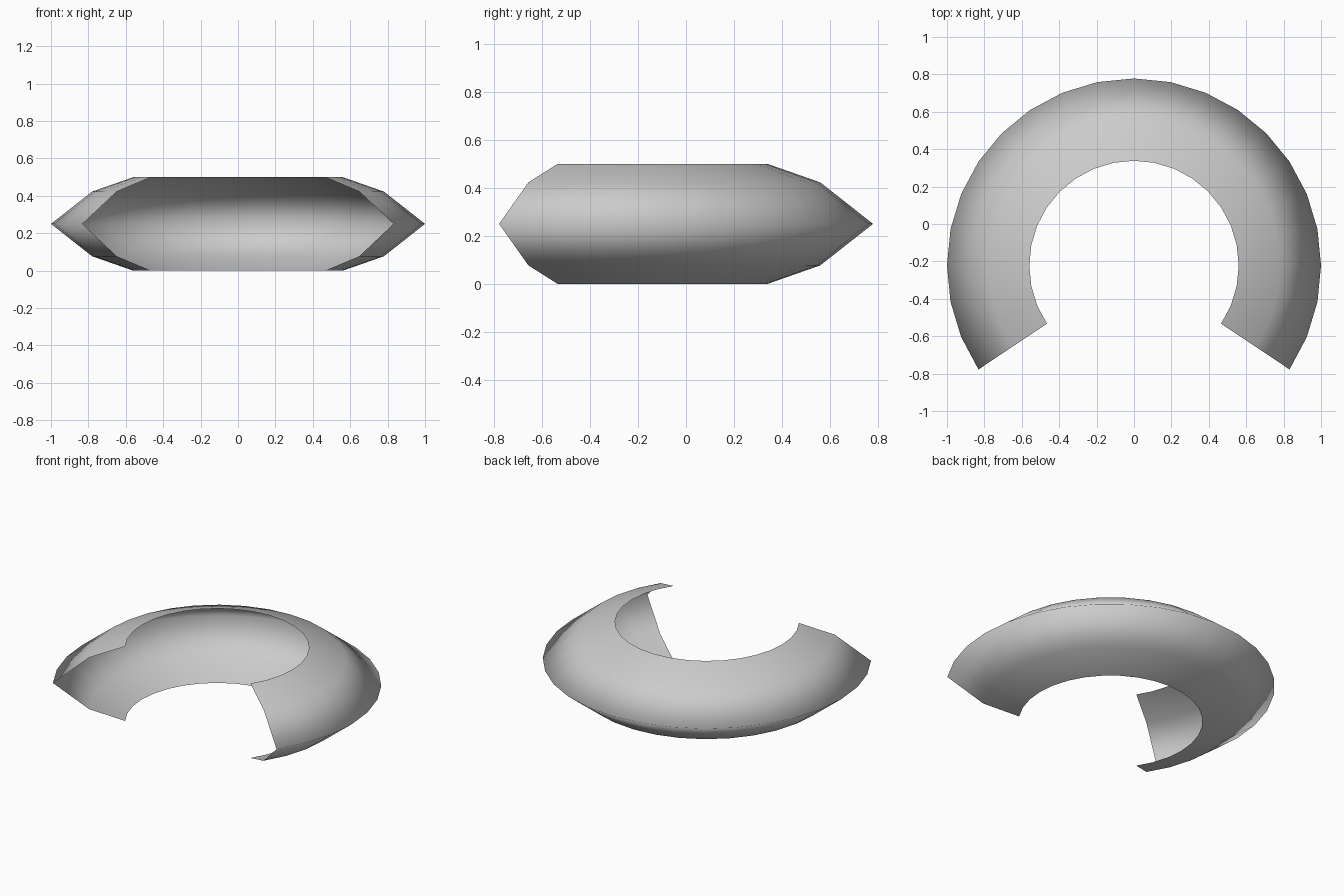
import bpy, bmesh
from math import radians, cos, sin

if "Cube" in bpy.data.objects:
    bpy.data.objects.remove(bpy.data.objects["Cube"])

CENTRE_Y = -0.222
STEPS = 22                      # 11.25 degree segments
STEP = radians(11.25)
START = radians(-33.75)

# Open half-profile (radius, height), swept around the vertical axis
profile = [(0.56, 0.0), (0.78, 0.077), (1.0, 0.25), (0.78, 0.423), (0.56, 0.5)]

bm = bmesh.new()
rings = []
for i in range(STEPS + 1):
    a = START + i * STEP
    rings.append([bm.verts.new((r * cos(a), CENTRE_Y + r * sin(a), z)) for r, z in profile])
for r0, r1 in zip(rings, rings[1:]):
    for j in range(len(profile) - 1):
        bm.faces.new((r0[j], r1[j], r1[j + 1], r0[j + 1]))

# Smooth open shell
for f in bm.faces:
    f.smooth = True
mesh = bpy.data.meshes.new("curved_shell")
bm.to_mesh(mesh)
bm.free()
shell = bpy.data.objects.new("curved_shell", mesh)
bpy.context.collection.objects.link(shell)
